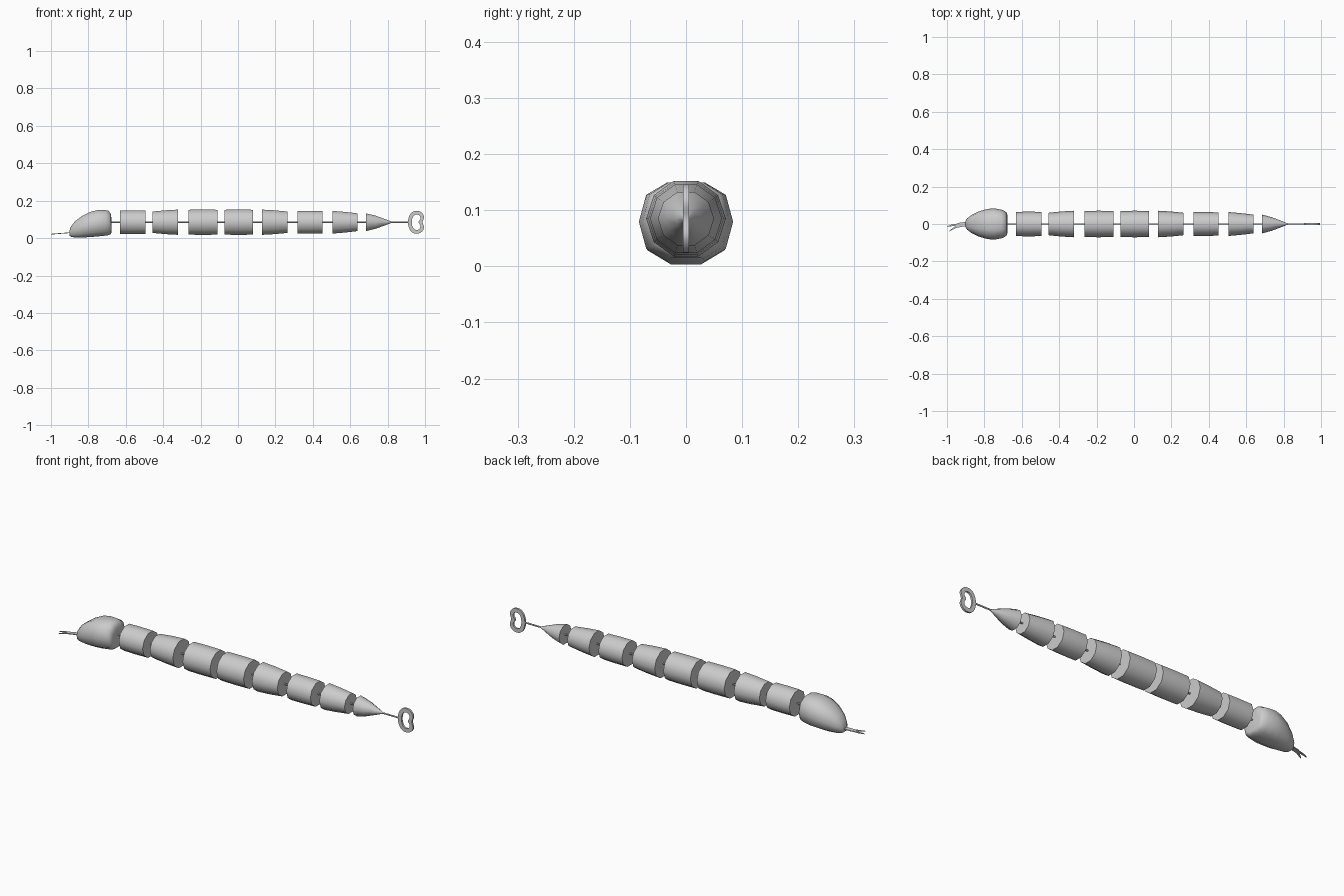
import bpy, bmesh, math

if "Cube" in bpy.data.objects:
    bpy.data.objects.remove(bpy.data.objects["Cube"])

grey = bpy.data.materials.new("soft_grey")
grey.diffuse_color = (0.6, 0.6, 0.6, 1)
grey.use_nodes = True
grey.node_tree.nodes["Principled BSDF"].inputs["Base Color"].default_value = grey.diffuse_color
AXIS_Z = 0.085
SIDES = 10


def finish(name, bm, angle=40):
    bmesh.ops.recalc_face_normals(bm, faces=bm.faces)
    mesh = bpy.data.meshes.new(name)
    bm.to_mesh(mesh)
    bm.free()
    mesh.materials.append(grey)
    ob = bpy.data.objects.new(name, mesh)
    bpy.context.collection.objects.link(ob)
    bpy.ops.object.select_all(action='DESELECT')
    bpy.context.view_layer.objects.active = ob
    ob.select_set(True)
    bpy.ops.object.shade_smooth_by_angle(angle=math.radians(angle))
    return ob


def spow(v, p):
    return math.copysign(abs(v) ** p, v)


def loft(name, rings, sides=SIDES, power=1.0, angle=40):
    """Skin rings of (x, half width, half height, centre z) along x."""
    bm = bmesh.new()
    loops = []
    for x, w, h, cz in rings:
        loops.append([bm.verts.new((x, w * spow(math.cos(a), power), cz + h * spow(math.sin(a), power)))
                      for a in (2 * math.pi * i / sides for i in range(sides))])
    for a, b in zip(loops, loops[1:]):
        for i in range(sides):
            j = (i + 1) % sides
            bm.faces.new((a[i], a[j], b[j], b[i]))
    bm.faces.new(loops[0])
    bm.faces.new(loops[-1])
    return finish(name, bm, angle)


def plate(name, outlines, thickness, to_3d, angle=30):
    """Extrude strips between two matching outlines into a thin solid."""
    bm = bmesh.new()
    for a, b, closed in outlines:
        layers = []
        for s in (-0.5, 0.5):
            layers.append([[bm.verts.new(to_3d(p, s * thickness)) for p in line] for line in (a, b)])
        (a0, b0), (a1, b1) = layers
        n = len(a)
        for i in range(n if closed else n - 1):
            j = (i + 1) % n
            for q in ((a0[i], a0[j], b0[j], b0[i]), (a1[i], a1[j], b1[j], b1[i]),
                      (a0[i], a0[j], a1[j], a1[i]), (b0[i], b0[j], b1[j], b1[i])):
                bm.faces.new(q)
        if not closed:
            for i in (0, -1):
                bm.faces.new((a0[i], b0[i], b1[i], a1[i]))
    return finish(name, bm, angle)


# Body beads: start x, end x, start radius, middle radius, end radius
beads = [(-0.63, -0.495, 0.065, 0.066, 0.065),
         (-0.457, -0.32, 0.060, 0.067, 0.071),
         (-0.265, -0.11, 0.070, 0.071, 0.070),
         (-0.073, 0.08, 0.070, 0.071, 0.070),
         (0.128, 0.264, 0.071, 0.067, 0.060),
         (0.318, 0.453, 0.064, 0.064, 0.062),
         (0.505, 0.638, 0.064, 0.058, 0.050)]
for n, (x0, x1, r0, rm, r1) in enumerate(beads, 1):
    loft(f"body_bead_{n}", [(x, r, r, AXIS_Z) for x, r in ((x0, r0), ((x0 + x1) / 2, rm), (x1, r1))])

# Pointed tail bead
loft("tail_bead", [(x, r, r, AXIS_Z) for x, r in
                   ((0.684, 0.050), (0.735, 0.037), (0.785, 0.018), (0.823, 0.003))])

# Head: x, half width, bottom z, top z
head = [(-0.902, 0.015, 0.014, 0.036), (-0.893, 0.030, 0.007, 0.062), (-0.872, 0.046, 0.003, 0.090),
        (-0.83, 0.067, 0.003, 0.121), (-0.785, 0.080, 0.006, 0.142), (-0.75, 0.084, 0.009, 0.150),
        (-0.71, 0.077, 0.013, 0.150), (-0.69, 0.069, 0.016, 0.146), (-0.680, 0.060, 0.022, 0.128),
        (-0.677, 0.048, 0.030, 0.108)]
loft("head", [(x, w, (t - b) / 2 / 0.962, (t + b) / 2) for x, w, b, t in head], power=0.8, angle=60)

# Connecting cord
loft("cord", [(-0.69, 0.004, 0.004, AXIS_Z), (0.915, 0.004, 0.004, AXIS_Z)], sides=8, angle=60)

# Forked tongue, a thin bent ribbon lying almost flat
stem = ([(-0.89, 0.012), (-0.915, 0.009), (-0.937, 0.006), (-0.95, 0.001)],
        [(-0.89, -0.012), (-0.915, -0.014), (-0.937, -0.018), (-0.95, -0.021)])
left_fork = ([(-0.95, 0.001), (-0.975, -0.003), (-1.0, -0.013)],
             [(-0.95, -0.010), (-0.975, -0.012), (-1.0, -0.015)])
right_fork = ([(-0.95, -0.010), (-0.968, -0.020), (-0.988, -0.037)],
              [(-0.95, -0.021), (-0.968, -0.030), (-0.988, -0.039)])
plate("tongue", [(a, b, False) for a, b in (stem, left_fork, right_fork)], 0.004,
      lambda p, s: (p[0], p[1], 0.021 + 0.08 * (p[0] + 1.0) + s))

# Pull ring: a flat ring with a notch on its outer side and a two-lobed hole
outer, inner = [], []
for i in range(40):
    a = 2 * math.pi * i / 40
    c, s = math.cos(a), math.sin(a)
    notch = math.exp(-(math.remainder(a, 2 * math.pi) / 0.35) ** 2)
    outer.append((0.955 + 0.046 * spow(c, 0.85) - 0.014 * notch, AXIS_Z + 0.061 * s))
    inner.append((0.955 + 0.026 * spow(c, 0.85) - 0.016 * notch, AXIS_Z + 0.041 * s))
plate("pull_ring", [(outer, inner, True)], 0.010, lambda p, s: (p[0], s, p[1]))
